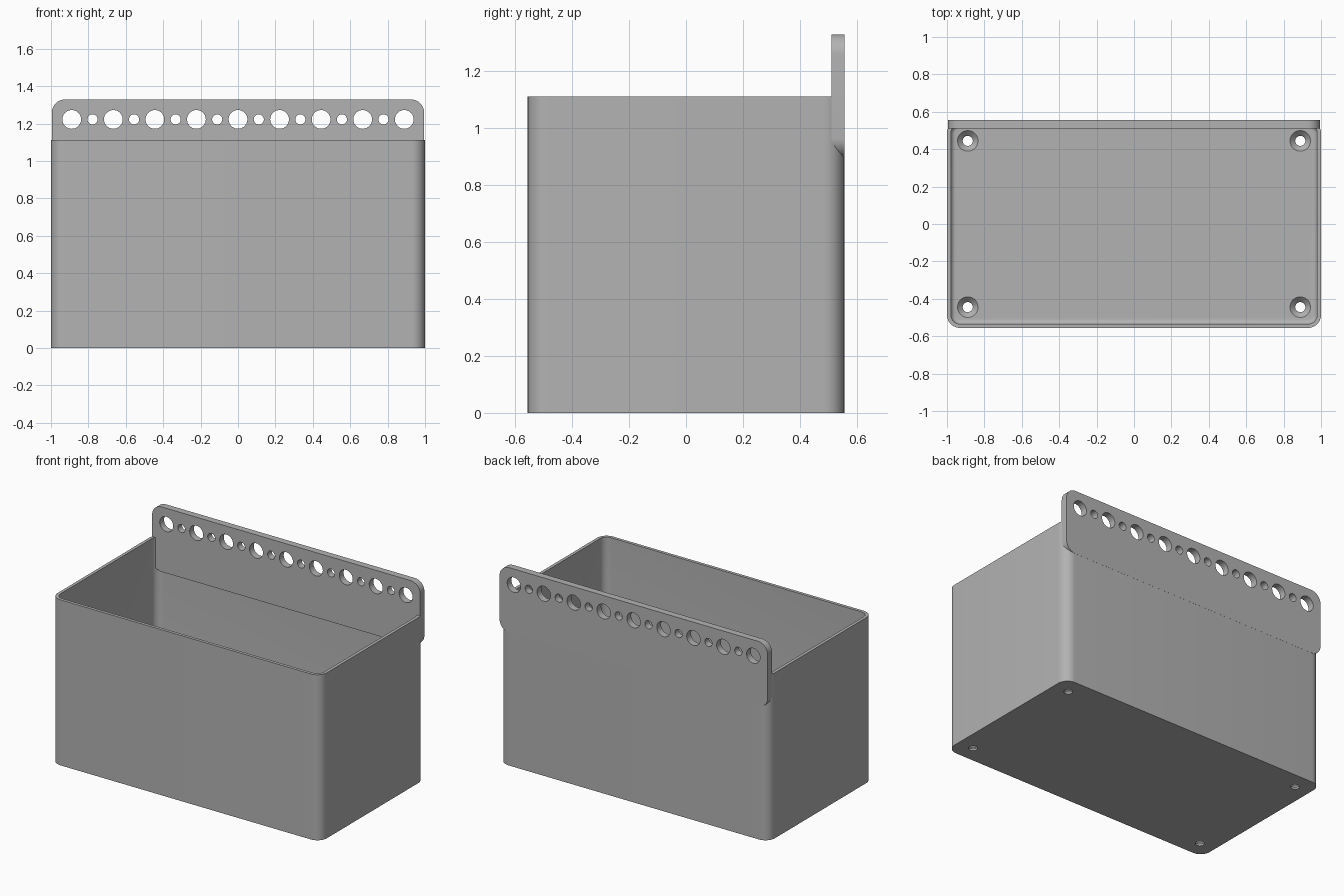
import bpy, bmesh, math
from mathutils import Vector

cube = bpy.data.objects.get("Cube")
if cube:
    bpy.data.objects.remove(cube)

GRID = 2 / 9             # hole spacing; the whole part follows this pitch
HALF_X, HALF_Y, HEIGHT = 1.0, GRID * 2.5, GRID * 5
WALL, FLOOR, CORNER, FILLET = 0.021, 0.04, 0.07, 0.025
PLATE = 0.045

grey = bpy.data.materials.new("plain grey")
grey.use_nodes = True
colour = (0.45, 0.45, 0.45, 1)
grey.diffuse_color = colour
grey.node_tree.nodes["Principled BSDF"].inputs["Base Color"].default_value = colour


def rounded_rect(hx, hy, r, steps=10):
    """Counter-clockwise outline of a rectangle with round corners."""
    points = []
    for quarter, (sx, sy) in enumerate([(1, 1), (-1, 1), (-1, -1), (1, -1)]):
        for i in range(steps + 1):
            a = (quarter + i / steps) * math.pi / 2
            points.append((sx * (hx - r) + r * math.cos(a),
                           sy * (hy - r) + r * math.sin(a)))
    return points


def loft(name, rings):
    """Skin a stack of equal outlines and cap both ends."""
    bm = bmesh.new()
    loops = [[bm.verts.new(p) for p in ring] for ring in rings]
    for low, high in zip(loops, loops[1:]):
        for i in range(len(low)):
            j = (i + 1) % len(low)
            bm.faces.new((low[i], low[j], high[j], high[i]))
    bm.faces.new(loops[0][::-1])
    bm.faces.new(loops[-1])
    bmesh.ops.recalc_face_normals(bm, faces=bm.faces)
    mesh = bpy.data.meshes.new(name)
    bm.to_mesh(mesh)
    bm.free()
    obj = bpy.data.objects.new(name, mesh)
    bpy.context.collection.objects.link(obj)
    mesh.materials.append(grey)
    return obj


def lathe(name, centre, axis, profile, sides=40):
    """Round cutter: profile is (distance along axis, radius)."""
    turn = Vector((0, 0, 1)).rotation_difference(Vector(axis))
    rings = []
    for d, r in profile:
        angles = [2 * math.pi * i / sides for i in range(sides)]
        rings.append([Vector(centre) + turn @ Vector((r * math.cos(a), r * math.sin(a), d))
                      for a in angles])
    return loft(name, rings)


def cut(obj, cutters):
    """Subtract the cutters, then discard them."""
    bpy.context.view_layer.objects.active = obj
    for cutter in cutters:
        cutter.hide_render = True
        mod = obj.modifiers.new("hole", 'BOOLEAN')
        mod.operation, mod.solver, mod.object = 'DIFFERENCE', 'EXACT', cutter
        bpy.ops.object.modifier_apply(modifier=mod.name)
        bpy.data.objects.remove(cutter)


def smooth(obj):
    bpy.ops.object.select_all(action='DESELECT')
    obj.select_set(True)
    bpy.context.view_layer.objects.active = obj
    bpy.ops.object.shade_smooth_by_angle(angle=math.radians(30))


# Open box: outer wall, rim, inner wall and a filleted floor
sections = [(0, 0), (0, HEIGHT), (WALL, HEIGHT)]
for i in range(7):
    a = i / 6 * math.pi / 2
    sections.append((WALL + FILLET * (1 - math.cos(a)),
                     FLOOR + FILLET * (1 - math.sin(a))))
box = loft("open_box", [
    [(x, y, z) for x, y in rounded_rect(HALF_X - inset, HALF_Y - inset, CORNER - inset)]
    for inset, z in sections])

# Countersunk screw holes in the floor corners
screw = [(-0.02, 0.027), (FLOOR - 0.028, 0.027), (FLOOR, 0.055), (FLOOR + 0.02, 0.055)]
cut(box, [lathe("screw_cutter", (sx * GRID * 4, sy * GRID * 2, 0), (0, 0, 1), screw)
          for sx in (-1, 1) for sy in (-1, 1)])
smooth(box)

# Hanging plate along the back, with all four corners rounded
mid_z = HEIGHT
plate = loft("hanging_plate", [
    [(x, y, mid_z + z) for x, z in rounded_rect(0.995, GRID * 0.98, CORNER)]
    for y in (HALF_Y - PLATE, HALF_Y + 0.0005)])

# Row of large holes with small ones between them
holes = []
for i in range(-8, 9):
    radius = 0.05 if i % 2 == 0 else 0.027
    holes.append(lathe("hole_cutter", (i * GRID / 2, HALF_Y, GRID * 5.5), (0, 1, 0),
                       [(-0.1, radius), (0.1, radius)]))
cut(plate, holes)
smooth(plate)
